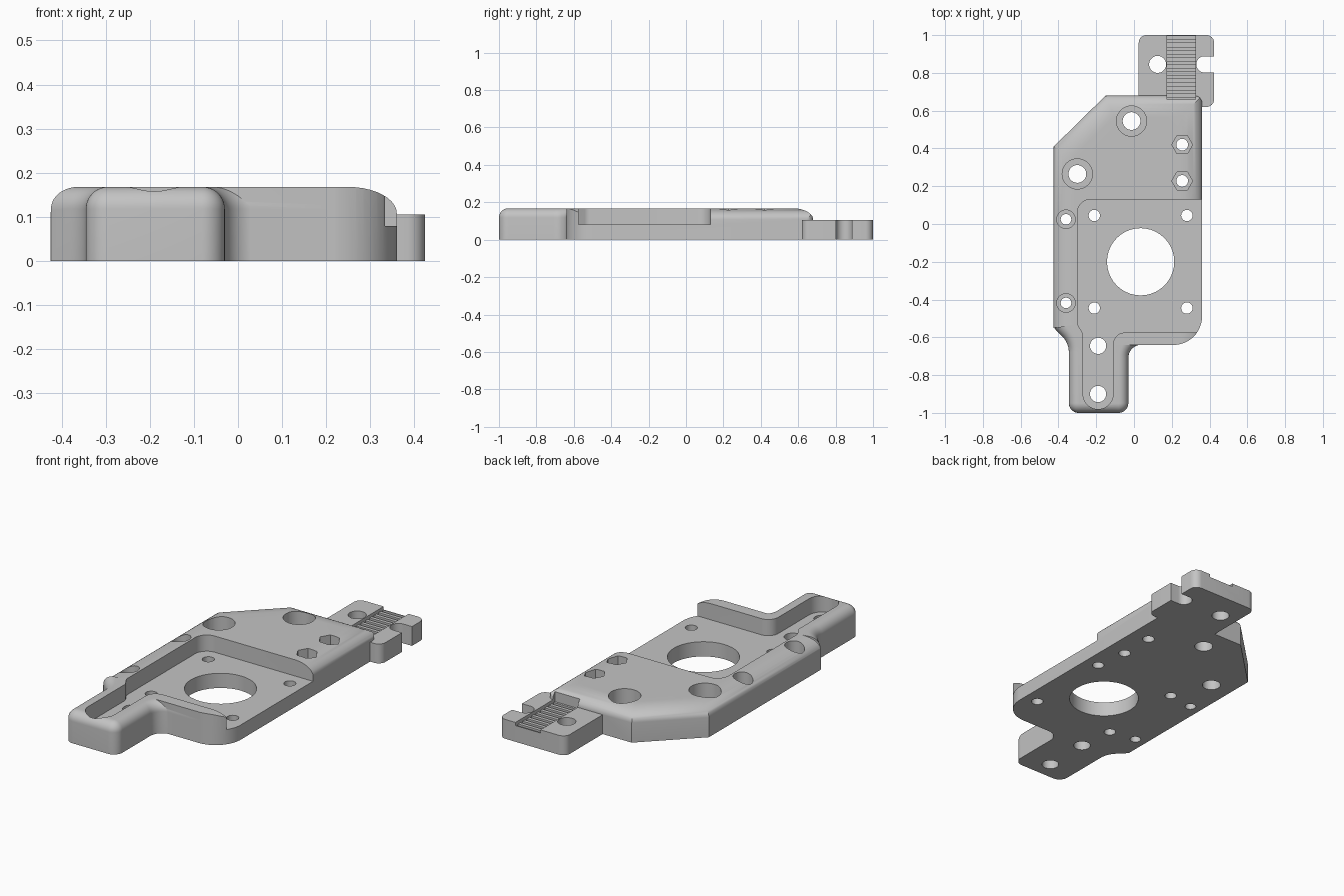
import bpy, bmesh, math
from mathutils import Vector

if "Cube" in bpy.data.objects:
    bpy.data.objects.remove(bpy.data.objects["Cube"])

TOP = 0.168
FLOOR = 0.08
TAB_TOP = 0.105

grey = bpy.data.materials.new("plain grey")
grey.use_nodes = True
grey.diffuse_color = (0.55, 0.55, 0.55, 1)
grey.node_tree.nodes["Principled BSDF"].inputs["Base Color"].default_value = (0.55, 0.55, 0.55, 1)


def rounded(corners, steps=10):
    """Outline from (x, y, radius) corners, counter-clockwise."""
    out = []
    n = len(corners)
    for i, (x, y, r) in enumerate(corners):
        p = Vector((x, y))
        if r == 0:
            out.append(p)
            continue
        a = (Vector(corners[i - 1][:2]) - p).normalized()
        b = (Vector(corners[(i + 1) % n][:2]) - p).normalized()
        half = a.angle(b) / 2
        center = p + (a + b).normalized() * r / math.sin(half)
        start = p + a * r / math.tan(half) - center
        end = p + b * r / math.tan(half) - center
        sweep = start.angle_signed(end)
        for k in range(steps + 1):
            t = -sweep * k / steps
            c, s = math.cos(t), math.sin(t)
            out.append(center + Vector((start.x * c - start.y * s, start.x * s + start.y * c)))
    return out


def inset(points, amount, keep):
    """Move each edge inward, leaving edges where keep(midpoint) is true."""
    n = len(points)
    lines = []
    for i in range(n):
        a, b = points[i], points[(i + 1) % n]
        d = (b - a).normalized()
        normal = Vector((-d.y, d.x))
        lines.append((normal, normal.dot(a) + (0 if keep((a + b) / 2) else amount)))
    out = []
    for i in range(n):
        (m, c), (k, e) = lines[i - 1], lines[i]
        det = m.x * k.y - m.y * k.x
        if abs(det) < 1e-4:
            out.append(points[i] + k * (e - k.dot(points[i])))
        else:
            out.append(Vector(((c * k.y - e * m.y) / det, (m.x * e - k.x * c) / det)))
    return out


def stack(name, rings):
    """Closed solid through a list of (outline, height)."""
    bm = bmesh.new()
    loops = [[bm.verts.new((p.x, p.y, z)) for p in pts] for pts, z in rings]
    for low, high in zip(loops, loops[1:]):
        for i in range(len(low)):
            j = (i + 1) % len(low)
            bm.faces.new((low[i], low[j], high[j], high[i]))
    bm.faces.new(loops[0][::-1])
    bm.faces.new(loops[-1])
    bmesh.ops.recalc_face_normals(bm, faces=bm.faces)
    mesh = bpy.data.meshes.new(name)
    bm.to_mesh(mesh)
    bm.free()
    ob = bpy.data.objects.new(name, mesh)
    bpy.context.collection.objects.link(ob)
    mesh.materials.append(grey)
    return ob


def prism(name, points, z0, z1):
    return stack(name, [(points, z0), (points, z1)])


def soft_block(name, points, width, height, keep, steps=10):
    """Solid with an elliptical rounding on its upper edge."""
    rings = [(points, 0)]
    for k in range(steps + 1):
        t = math.pi / 2 * k / steps
        rings.append((inset(points, width * (1 - math.cos(t)), keep),
                      TOP - height + height * math.sin(t)))
    return stack(name, rings)


def combine(target, tool, operation="DIFFERENCE"):
    tool.hide_render = True
    mod = target.modifiers.new("combine", "BOOLEAN")
    mod.operation, mod.solver, mod.object = operation, "EXACT", tool
    bpy.ops.object.select_all(action="DESELECT")
    bpy.context.view_layer.objects.active = target
    target.select_set(True)
    bpy.ops.object.modifier_apply(modifier=mod.name)
    bpy.data.objects.remove(tool)


def circle(x, y, r, n=40):
    return [Vector((x + r * math.cos(math.tau * k / n), y + r * math.sin(math.tau * k / n)))
            for k in range(n)]


def bore(target, x, y, r, seat_r=0, seat_z=0, sides=40):
    combine(target, prism("bore", circle(x, y, r), -0.1, 0.3))
    if seat_r:
        combine(target, prism("seat", circle(x, y, seat_r, sides), seat_z, 0.3))


def round_corner(target, x, y, r, sy):
    """Trim a vertical corner on the right side to a radius."""
    arc = [Vector((x - r + r * math.cos(t), y - sy * r + sy * r * math.sin(t)))
           for t in [math.pi / 2 * k / 12 for k in range(13)]]
    arc[0].x += 0.001
    arc[-1].y += sy * 0.001
    arc += [Vector((x - r, y + sy * 0.1)), Vector((x + 0.1, y + sy * 0.1)),
            Vector((x + 0.1, y - sy * r))]
    combine(target, prism("corner", arc, -0.1, 0.3))


# Main plate body
body_outline = rounded([(-0.425, 0.41, 0), (-0.425, -0.55, 0), (-0.28, -0.56, 0),
                        (-0.28, -0.64, 0), (0.36, -0.64, 0), (0.36, 0.68, 0),
                        (-0.15, 0.68, 0)])
plate = soft_block("mounting_plate", body_outline, 0.11, 0.06, lambda m: m.y < -0.54)
round_corner(plate, 0.36, -0.64, 0.15, -1)
round_corner(plate, 0.36, 0.68, 0.04, 1)

# Front arm with flared root
arm_outline = rounded([(-0.424, -0.55, 0), (-0.345, -0.63, 0.12),
                       (-0.345, -1, 0.052), (-0.03, -1, 0.052), (-0.03, -0.639, 0.07),
                       (0.18, -0.639, 0), (0.18, -0.53, 0), (-0.3, -0.53, 0)])
arm = soft_block("arm", arm_outline, 0.05, 0.05, lambda m: m.y > -0.56)
combine(plate, arm, "UNION")

# Recess with a slot running into the arm
recess = rounded([(0.6, -0.575, 0), (0.6, 0.13, 0), (-0.3, 0.13, 0.07), (-0.3, -0.53, 0.05),
                  (-0.27, -0.58, 0.05), (-0.27, -0.98, 0.0799), (-0.11, -0.98, 0.0799),
                  (-0.11, -0.575, 0.06)])
combine(plate, prism("recess", recess, FLOOR, 0.3))

# Low clamp tab at the back
tab_outline = rounded([(0.025, 0.6, 0), (0.3, 0.6, 0), (0.3, 0.62, 0), (0.424, 0.62, 0.04),
                       (0.424, 1, 0.04), (0.025, 1, 0.04)])
combine(plate, prism("tab", tab_outline, 0, TAB_TOP), "UNION")


def box(x0, x1, y0, y1):
    return [Vector(p) for p in ((x0, y0), (x1, y0), (x1, y1), (x0, y1))]


# Toothed belt channel
combine(plate, prism("channel", box(0.175, 0.325, 0.66, 1.1), 0.088, 0.3))
for k in range(9):
    y = 0.672 + k * 0.038
    combine(plate, prism("groove", box(0.175, 0.325, y, y + 0.019), 0.074, 0.1))

# Open notch and hole in the tab
notch = rounded([(0.33, 0.802, 0.0429), (0.6, 0.802, 0), (0.6, 0.888, 0), (0.33, 0.888, 0.0429)])
combine(plate, prism("notch", notch, -0.1, 0.3))
bore(plate, 0.125, 0.845, 0.045)

# Central opening and the four screws around it
bore(plate, 0.035, -0.2, 0.178)
for x in (-0.21, 0.28):
    for y in (0.045, -0.445):
        bore(plate, x, y, 0.03)

# Arm holes, edge screws, large screws and hexagonal nut seats
for y in (-0.645, -0.9):
    bore(plate, -0.19, y, 0.043)
for y in (0.025, -0.418):
    bore(plate, -0.36, y, 0.028, 0.049, 0.09)
for x, y in ((-0.3, 0.265), (-0.013, 0.545)):
    bore(plate, x, y, 0.047, 0.08, 0.06)
for y in (0.42, 0.228):
    bore(plate, 0.255, y, 0.031, 0.055, 0.09, 6)

bpy.context.view_layer.objects.active = plate
plate.select_set(True)
bpy.ops.object.shade_smooth_by_angle(angle=math.radians(30))
